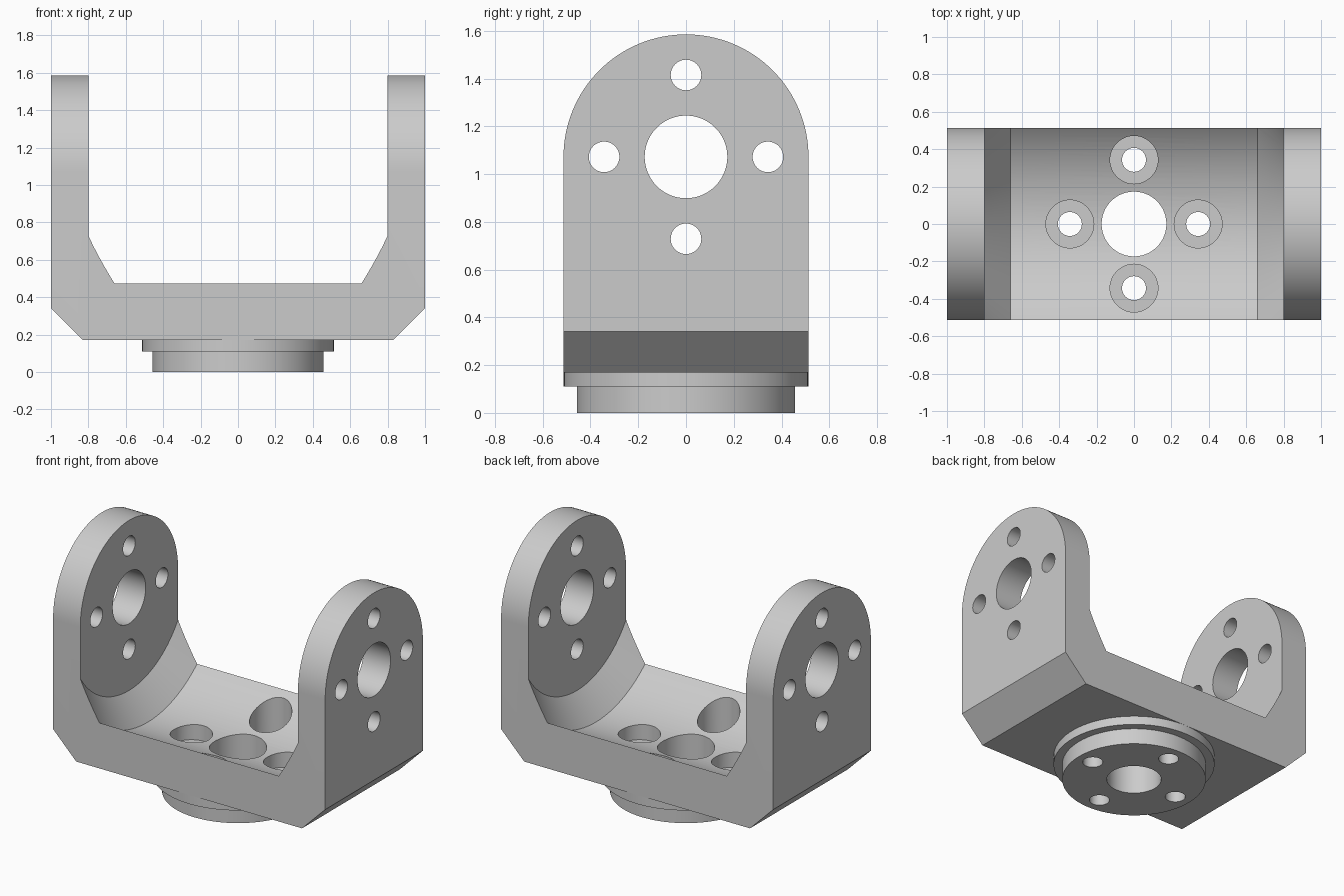
import bpy
import bmesh
import math

cube = bpy.data.objects.get("Cube")
if cube:
    bpy.data.objects.remove(cube, do_unlink=True)

HALF_DEPTH = 0.513    # half the bracket depth, also the radius of the arm tops
PIVOT_Z = 1.072       # height of the arm bearing axis
BOLT_CIRCLE = 0.343
BORE, BOLT, HEAD = 0.173, 0.064, 0.128
QUARTERS = [i * math.pi / 2 for i in range(4)]

metal = bpy.data.materials.new("plain grey metal")
metal.use_nodes = True
GREY = (0.6, 0.6, 0.6, 1)
metal.diffuse_color = GREY
metal.node_tree.nodes["Principled BSDF"].inputs["Base Color"].default_value = GREY


def skin(name, rings):
    """Solid through matching rings of points, closed by a cap at each end."""
    bm = bmesh.new()
    loops = [[bm.verts.new(p) for p in ring] for ring in rings]
    count = len(loops[0])
    for low, high in zip(loops, loops[1:]):
        for i in range(count):
            j = (i + 1) % count
            bm.faces.new((low[i], low[j], high[j], high[i]))
    bm.faces.new(loops[0])
    bm.faces.new(loops[-1])
    bmesh.ops.recalc_face_normals(bm, faces=bm.faces)
    mesh = bpy.data.meshes.new(name)
    bm.to_mesh(mesh)
    bm.free()
    mesh.materials.append(metal)
    obj = bpy.data.objects.new(name, mesh)
    bpy.context.collection.objects.link(obj)
    return obj


def lathe(name, profile, axis="z", a=0, b=0, segments=96):
    """Turn (radius, position) pairs about z at (x=a, y=b) or x at (y=a, z=b)."""
    rings = []
    for r, h in profile:
        ring = []
        for i in range(segments):
            t = 2 * math.pi * i / segments
            u, v = a + r * math.cos(t), b + r * math.sin(t)
            ring.append((u, v, h) if axis == "z" else (h, u, v))
        rings.append(ring)
    return skin(name, rings)


def combine(target, tool, operation):
    mod = target.modifiers.new(operation.lower(), "BOOLEAN")
    mod.operation = operation
    mod.solver = "EXACT"
    mod.object = tool
    bpy.context.view_layer.objects.active = target
    bpy.ops.object.modifier_apply(modifier=mod.name)
    bpy.data.objects.remove(tool, do_unlink=True)


# Round-topped block spanning the full width
arch = [(-HALF_DEPTH, 0.17), (HALF_DEPTH, 0.17)]
STEPS = 64
for i in range(STEPS + 1):
    t = math.pi * i / STEPS
    arch.append((HALF_DEPTH * math.cos(t), PIVOT_Z + HALF_DEPTH * math.sin(t)))
bracket = skin("yoke_bracket", [[(x, y, z) for y, z in arch] for x in (-1, 1)])

# Sloped lower corners
for side in (-1, 1):
    corner = [(0.73, 0.07), (1.2, 0.07), (1.2, 0.54)]
    wedge = skin("corner_cutter", [[(side * x, y, z) for x, z in corner] for y in (-1, 1)])
    combine(bracket, wedge, "DIFFERENCE")

# Turned hollow between the arms, with conical shoulders
hollow = lathe("hollow_cutter", [(0.617, -0.8), (0.789, -0.66), (0.789, 0.66), (0.617, 0.8)],
               "x", 0, PIVOT_Z, 160)
combine(bracket, hollow, "DIFFERENCE")

# Stepped round foot
foot = lathe("stepped_foot", [(0.457, 0), (0.457, 0.11), (0.5125, 0.11), (0.5125, 0.18)])
combine(bracket, foot, "UNION")

# Bearing bore and bolt holes through both arms
combine(bracket, lathe("arm_bore", [(BORE, -1.2), (BORE, 1.2)], "x", 0, PIVOT_Z), "DIFFERENCE")
for t in QUARTERS:
    hole = lathe("arm_bolt_hole", [(BOLT, -1.2), (BOLT, 1.2)], "x",
                 BOLT_CIRCLE * math.cos(t), PIVOT_Z + BOLT_CIRCLE * math.sin(t), 48)
    combine(bracket, hole, "DIFFERENCE")

# Bore and counterbored bolt holes through the base
combine(bracket, lathe("base_bore", [(BORE, -0.1), (BORE, 0.9)]), "DIFFERENCE")
for t in QUARTERS:
    hole = lathe("base_bolt_hole", [(BOLT, -0.1), (BOLT, 0.19), (HEAD, 0.19), (HEAD, 0.9)], "z",
                 BOLT_CIRCLE * math.cos(t), BOLT_CIRCLE * math.sin(t), 48)
    combine(bracket, hole, "DIFFERENCE")

# Smooth round walls, crisp edges
bpy.ops.object.select_all(action="DESELECT")
bracket.select_set(True)
bpy.context.view_layer.objects.active = bracket
bpy.ops.object.shade_smooth_by_angle(angle=math.radians(25))
